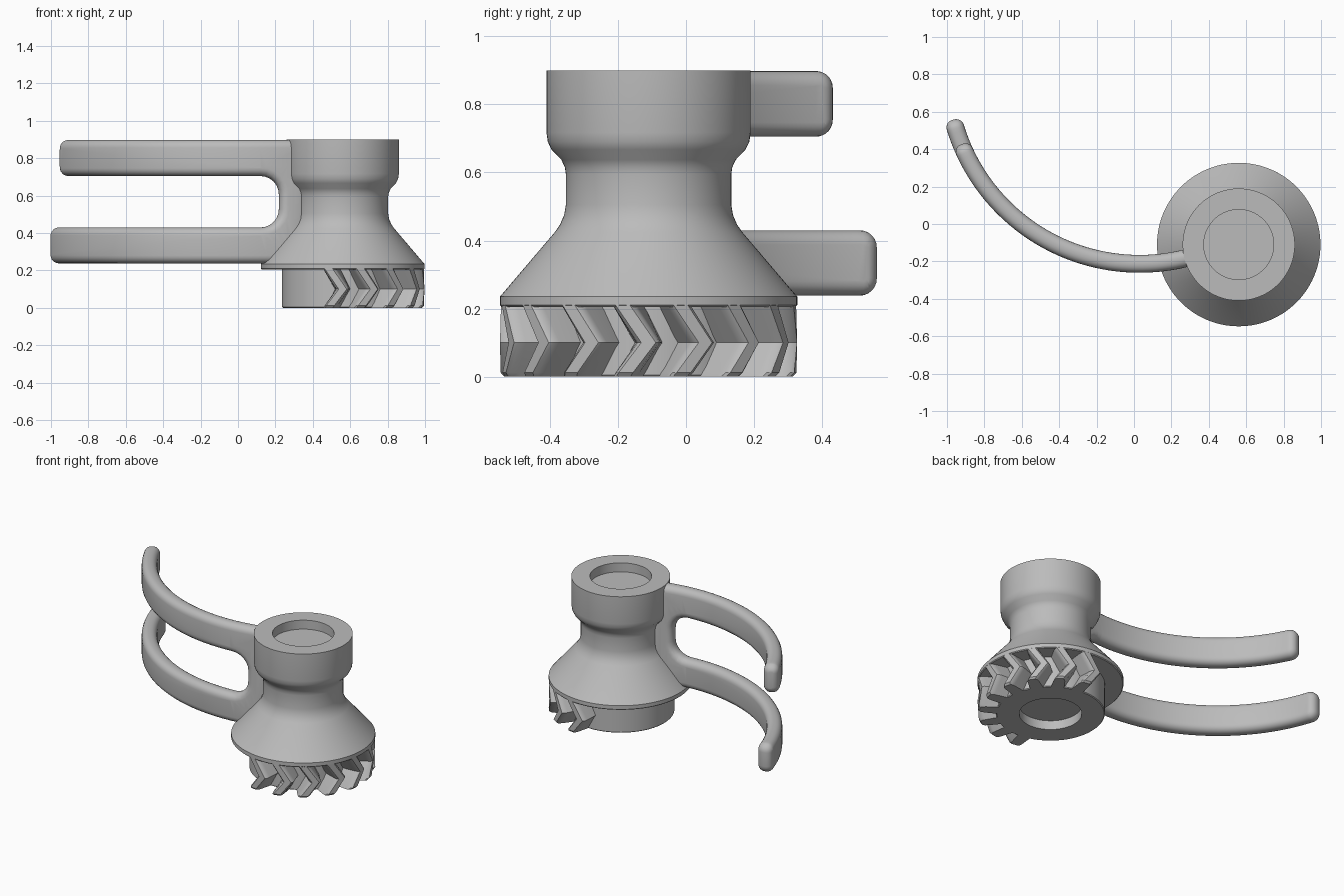
import bpy, bmesh, math
from mathutils import Vector, Matrix

cube = bpy.data.objects.get("Cube")
if cube:
    bpy.data.objects.remove(cube, do_unlink=True)

AXIS = Vector((0.56, -0.11, 0))     # turning axis of the hub
ARC = Vector((0.03, 0.817))         # centre of the fork's curve
ARC_R = 1.03

grey = bpy.data.materials.new("plain grey")
grey.use_nodes = True
grey.diffuse_color = (0.5, 0.5, 0.5, 1)
grey.node_tree.nodes["Principled BSDF"].inputs["Base Color"].default_value = (0.5, 0.5, 0.5, 1)


def finish(bm, name, angle):
    bmesh.ops.recalc_face_normals(bm, faces=bm.faces)
    mesh = bpy.data.meshes.new(name)
    bm.to_mesh(mesh)
    bm.free()
    obj = bpy.data.objects.new(name, mesh)
    bpy.context.collection.objects.link(obj)
    mesh.materials.append(grey)
    bpy.ops.object.select_all(action='DESELECT')
    obj.select_set(True)
    bpy.context.view_layer.objects.active = obj
    bpy.ops.object.shade_smooth_by_angle(angle=math.radians(angle))
    return obj


# Hub: turned body with a recess at each end
profile = [(0, 0.06), (0.187, 0.06), (0.187, 0), (0.32, 0), (0.325, 0.005),
           (0.325, 0.205), (0.432, 0.205), (0.437, 0.21), (0.437, 0.235),
           (0.43, 0.243), (0.275, 0.425), (0.26, 0.447), (0.248, 0.475),
           (0.243, 0.505), (0.243, 0.595), (0.246, 0.615), (0.256, 0.637),
           (0.285, 0.667), (0.296, 0.69), (0.3, 0.717), (0.3, 0.9),
           (0.187, 0.9), (0.187, 0.84), (0, 0.84)]
bm = bmesh.new()
ring = [bm.verts.new((r, 0, z)) for r, z in profile]
edges = [bm.edges.new(pair) for pair in zip(ring, ring[1:])]
bmesh.ops.spin(bm, geom=ring + edges, cent=(0, 0, 0), axis=(0, 0, 1),
               angle=math.tau, steps=112)
bmesh.ops.remove_doubles(bm, verts=bm.verts, dist=0.0005)
bmesh.ops.translate(bm, verts=bm.verts, vec=AXIS)
finish(bm, "hub", 28)


# Herringbone teeth around the half of the hub that faces +x
half = [(0.31, 7.6), (0.405, 5), (0.427, 4.2), (0.437, 2.8)]
section = [(r, -a) for r, a in half] + [(r, a) for r, a in reversed(half)]
layers = [(0, 0.01, -10), (0.012, 0, -8.8), (0.1, 0, 0), (0.21, 0, -10)]
bm = bmesh.new()
for i in range(-4, 5):
    rings = []
    for z, inset, twist in layers:
        ring = []
        for r, a in section:
            t = math.radians(i * 22.5 + a + twist)
            d = r - inset if r > 0.35 else r
            ring.append(bm.verts.new((d * math.cos(t), d * math.sin(t), z)))
        rings.append(ring)
    for low, high in zip(rings, rings[1:]):
        for k in range(len(section)):
            j = (k + 1) % len(section)
            bm.faces.new((low[k], low[j], high[j], high[k]))
    bm.faces.new(rings[0])
    bm.faces.new(rings[-1])
bmesh.ops.translate(bm, verts=bm.verts, vec=AXIS)
finish(bm, "gear_teeth", 30)


# Fork: flat outline of two arms and a web, thickened, rounded, then bent
def corner(cx, cz, r, start, end, steps=6):
    pts = []
    for k in range(steps + 1):
        t = math.radians(start + (end - start) * k / steps)
        pts.append((cx + r * math.cos(t), cz + r * math.sin(t)))
    return pts


LOW, HIGH, ROOT, WEB, TIP, FILLET = 0.238, 0.898, 0.33, 0.191, 0.05, 0.1
IN_LOW, IN_HIGH, END_LOW, END_HIGH = 0.43, 0.705, -1.356, -1.217
outline = [(ROOT, LOW), (ROOT, HIGH)]
outline += corner(END_HIGH + TIP, HIGH - TIP, TIP, 90, 180)
outline += corner(END_HIGH + TIP, IN_HIGH + TIP, TIP, 180, 270)
outline += corner(WEB - FILLET, IN_HIGH - FILLET, FILLET, 90, 0)
outline += corner(WEB - FILLET, IN_LOW + FILLET, FILLET, 0, -90)
outline += corner(END_LOW + TIP, IN_LOW - TIP, TIP, 90, 180)
outline += corner(END_LOW + TIP, LOW + TIP, TIP, 180, 270)

THICK = 0.095
bm = bmesh.new()
face = bm.faces.new([bm.verts.new((s, -THICK / 2, z)) for s, z in outline])
out = bmesh.ops.extrude_face_region(bm, geom=[face], use_keep_orig=True)
bmesh.ops.translate(bm, vec=(0, THICK, 0),
                    verts=[g for g in out["geom"] if isinstance(g, bmesh.types.BMVert)])
bmesh.ops.recalc_face_normals(bm, faces=bm.faces)
rim = [e for e in bm.edges if any(len(f.verts) > 4 for f in e.link_faces)]
bmesh.ops.bevel(bm, geom=rim, offset=0.042, segments=5, profile=0.5, affect='EDGES')
bmesh.ops.triangulate(bm, faces=[f for f in bm.faces if len(f.verts) > 4])
cuts = 48
for k in range(1, cuts):
    s = END_LOW + (ROOT - END_LOW) * k / cuts
    bmesh.ops.bisect_plane(bm, geom=bm.verts[:] + bm.edges[:] + bm.faces[:],
                           plane_co=(s, 0, 0), plane_no=(1, 0, 0), dist=0.0001)
for v in bm.verts:
    t, r = v.co.x / ARC_R, ARC_R - v.co.y
    v.co.x = ARC.x + r * math.sin(t)
    v.co.y = ARC.y - r * math.cos(t)
finish(bm, "curved_fork", 40)
